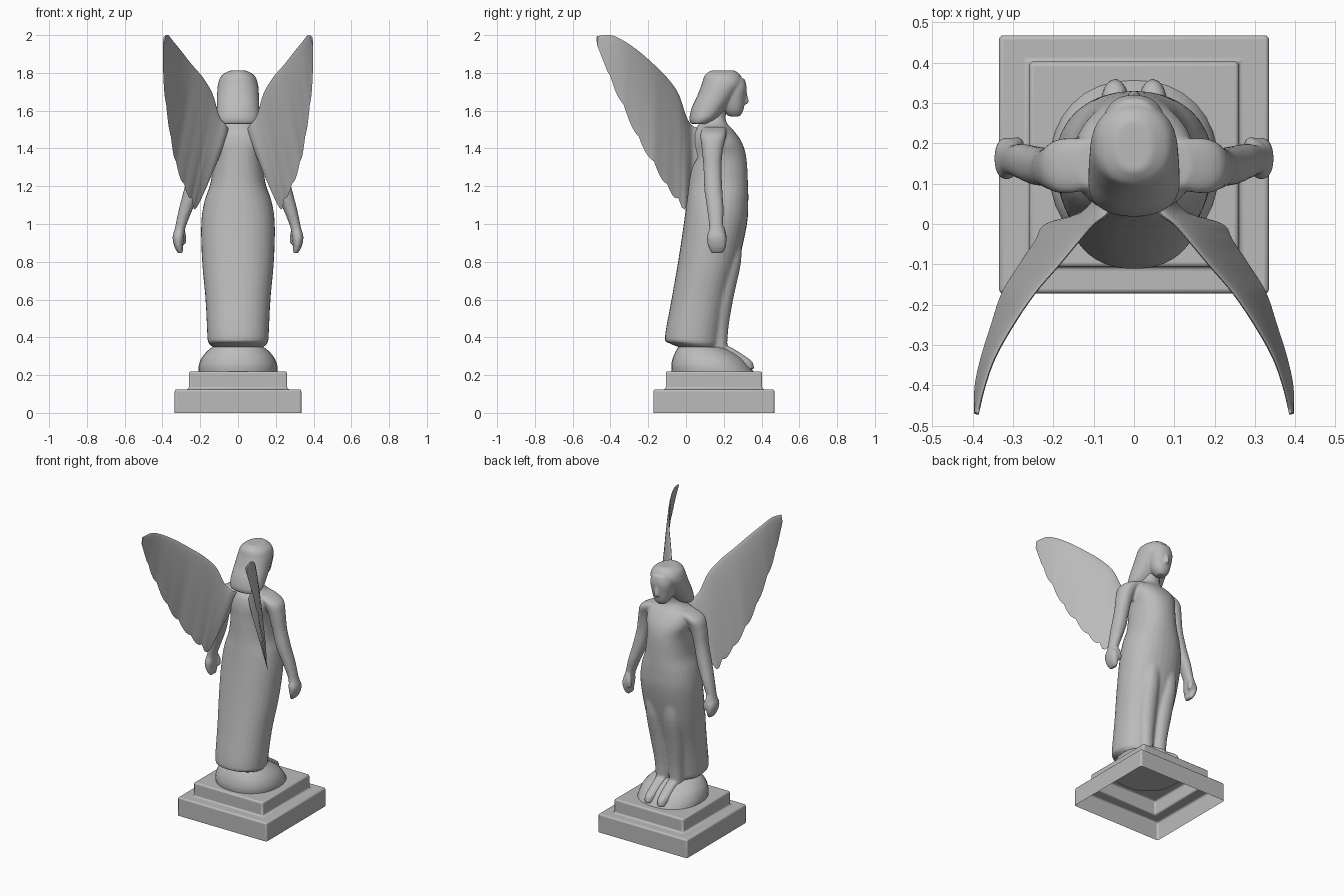
import bpy, bmesh, math
from mathutils import Vector

if "Cube" in bpy.data.objects:
    bpy.data.objects.remove(bpy.data.objects["Cube"])

stone = bpy.data.materials.new("grey stone")
stone.diffuse_color = (0.5, 0.5, 0.5, 1)
stone.use_nodes = True
stone.node_tree.nodes["Principled BSDF"].inputs["Base Color"].default_value = stone.diffuse_color


def spline(rows, n):
    """Smooth interpolation through rows of numbers, n steps per span."""
    rows = [Vector(r) for r in rows]
    out = []
    for i in range(len(rows) - 1):
        a, b, c, d = (rows[max(0, min(len(rows) - 1, i + k))] for k in (-1, 0, 1, 2))
        for s in range(n):
            t = s / n
            out.append(b + 0.5 * t * (c - a + t * (2 * a - 5 * b + 4 * c - d + t * (3 * (b - c) + d - a))))
    return out + [rows[-1]]


def skin(bm, rings, cap_start=True):
    """Join rings of points into a tube."""
    loops = [[bm.verts.new(p) for p in r] for r in rings]
    for a, b in zip(loops, loops[1:]):
        for i in range(len(a)):
            j = (i + 1) % len(a)
            bm.faces.new((a[i], a[j], b[j], b[i]))
    if cap_start:
        bm.faces.new(loops[0][::-1])
    bm.faces.new(loops[-1])


def oval(x, y, z, rx, ry, count=32, power=2.2):
    ring = []
    for i in range(count):
        a = 2 * math.pi * i / count
        c, s = math.cos(a), math.sin(a)
        ring.append((x + rx * math.copysign(abs(c) ** (2 / power), c),
                     y + ry * math.copysign(abs(s) ** (2 / power), s), z))
    return ring


def stack(bm, rows):
    """Rows of height, half width, back and front."""
    skin(bm, [oval(0, (r[2] + r[3]) / 2, r[0], r[1], (r[3] - r[2]) / 2)
              for r in spline(rows, 4)])


def limb_pair(bm, rows):
    """Rows of x, y, z, half width, half depth, built on both sides."""
    for side in (1, -1):
        skin(bm, [oval(side * r[0], r[1], r[2], r[3], r[4], 20) for r in spline(rows, 4)])


def finish(bm, name, angle=40):
    bmesh.ops.recalc_face_normals(bm, faces=bm.faces[:])
    me = bpy.data.meshes.new(name)
    bm.to_mesh(me)
    bm.free()
    ob = bpy.data.objects.new(name, me)
    bpy.context.collection.objects.link(ob)
    me.materials.append(stone)
    bpy.ops.object.select_all(action='DESELECT')
    ob.select_set(True)
    bpy.context.view_layer.objects.active = ob
    bpy.ops.object.shade_smooth_by_angle(angle=math.radians(angle))
    return ob


def blend(ob, size, smooth):
    """Fuse overlapping parts into one sculpted surface."""
    m = ob.modifiers.new("fuse", 'REMESH')
    m.mode = 'VOXEL'
    m.voxel_size = size
    m.use_smooth_shade = True
    m = ob.modifiers.new("soften", 'SMOOTH')
    m.factor = 0.5
    m.iterations = smooth


# Stepped pedestal, hollow underneath
bm = bmesh.new()
rings = []
for z, hx, hy in ((0, .335, .32), (.125, .335, .32), (.125, .26, .255), (.22, .26, .255)):
    rings.append([(sx * hx, .148 + sy * hy, z) for sx, sy in ((-1, -1), (1, -1), (1, 1), (-1, 1))])
skin(bm, rings, cap_start=False)
pedestal = finish(bm, "pedestal")
bev = pedestal.modifiers.new("rounded edges", 'BEVEL')
bev.width = .011
bev.segments = 3
bev.limit_method = 'ANGLE'

# Rounded mound under the feet
bm = bmesh.new()
stack(bm, [(.215, .21, -.075, .36), (.25, .208, -.078, .335), (.29, .193, -.07, .30),
           (.325, .165, -.055, .25), (.35, .135, -.04, .20)])
finish(bm, "mound")

# Dress and torso
bm = bmesh.new()
stack(bm, [(.345, .13, -.03, .17), (.37, .157, -.09, .185), (.40, .162, -.112, .19),
           (.60, .172, -.077, .225), (.80, .19, -.042, .28), (1.0, .195, -.012, .323),
           (1.12, .178, .003, .33), (1.22, .145, .013, .328), (1.35, .133, .018, .32),
           (1.43, .152, .022, .297), (1.49, .145, .038, .257), (1.53, .085, .07, .22),
           (1.57, .058, .09, .21), (1.66, .055, .12, .23)])
# Legs showing through the front of the dress, and feet
limb_pair(bm, [(.05, .17, .28, .043, .045), (.053, .165, .45, .05, .06),
               (.06, .188, .62, .06, .066), (.066, .22, .80, .06, .072),
               (.06, .24, .95, .05, .055)])
limb_pair(bm, [(.045, .20, .35, .034, .035), (.046, .24, .31, .036, .06),
               (.047, .275, .27, .037, .078), (.047, .28, .23, .037, .082)])
# Arms, hands and thumbs
limb_pair(bm, [(.09, .15, 1.515, .05, .06), (.165, .145, 1.475, .055, .07),
               (.195, .14, 1.40, .05, .057), (.215, .14, 1.30, .044, .048),
               (.243, .145, 1.18, .044, .048), (.276, .155, 1.08, .037, .044),
               (.306, .16, .98, .028, .038), (.316, .162, .93, .031, .053),
               (.314, .165, .88, .023, .048), (.304, .165, .845, .014, .032)])
limb_pair(bm, [(.305, .185, .98, .018, .02), (.29, .198, .94, .016, .018),
               (.283, .20, .895, .012, .014)])
blend(finish(bm, "dress_and_body"), .009, 5)

# Bowed head: long hair, face and nose
bm = bmesh.new()
stack(bm, [(1.53, .095, .025, .12), (1.56, .112, .018, .17), (1.62, .113, .032, .22),
           (1.68, .111, .06, .262), (1.74, .106, .083, .30), (1.785, .088, .098, .29),
           (1.812, .045, .13, .26)])
stack(bm, [(1.57, .028, .225, .285), (1.60, .052, .20, .303), (1.65, .068, .18, .312),
           (1.72, .076, .18, .321), (1.77, .06, .18, .31)])
stack(bm, [(1.635, .016, .28, .325), (1.65, .017, .28, .332), (1.70, .011, .28, .322)])
blend(finish(bm, "head"), .007, 3)

# Wings: stations of y, top z, bottom z, top x, bottom x
stations = [(.08, 1.50, 1.38, .05, .09), (.03, 1.525, 1.28, .065, .13),
            (.0, 1.575, 1.085, .10, .22), (-.04, 1.69, 1.125, .135, .245),
            (-.10, 1.775, 1.20, .185, .285), (-.17, 1.845, 1.32, .245, .328),
            (-.25, 1.915, 1.45, .30, .355), (-.33, 1.97, 1.62, .345, .38),
            (-.40, 2.0, 1.77, .37, .395), (-.47, 1.995, 1.945, .388, .397)]
bm = bmesh.new()
rings = []
rows = spline(stations, 5)
for k, (y, zt, zb, xt, xb) in enumerate(rows):
    fade = 1 - .6 * k / len(rows)
    # scalloped feather ends along the trailing edge
    if 12 < k < 42:
        zb += .022 * (1 - abs(math.sin(k * math.pi / 5))) - .01
    ring = []
    for i in range(28):
        a = 2 * math.pi * i / 28
        u = (1 - math.cos(a)) / 2
        t = .016 * math.sin(a) * (1.25 - u) * fade
        ring.append((xt + (xb - xt) * u + .83 * t, y + .55 * t, zt + (zb - zt) * u))
    rings.append(ring)
skin(bm, rings)
wings = finish(bm, "wings", 60)
wings.modifiers.new("both sides", 'MIRROR')
